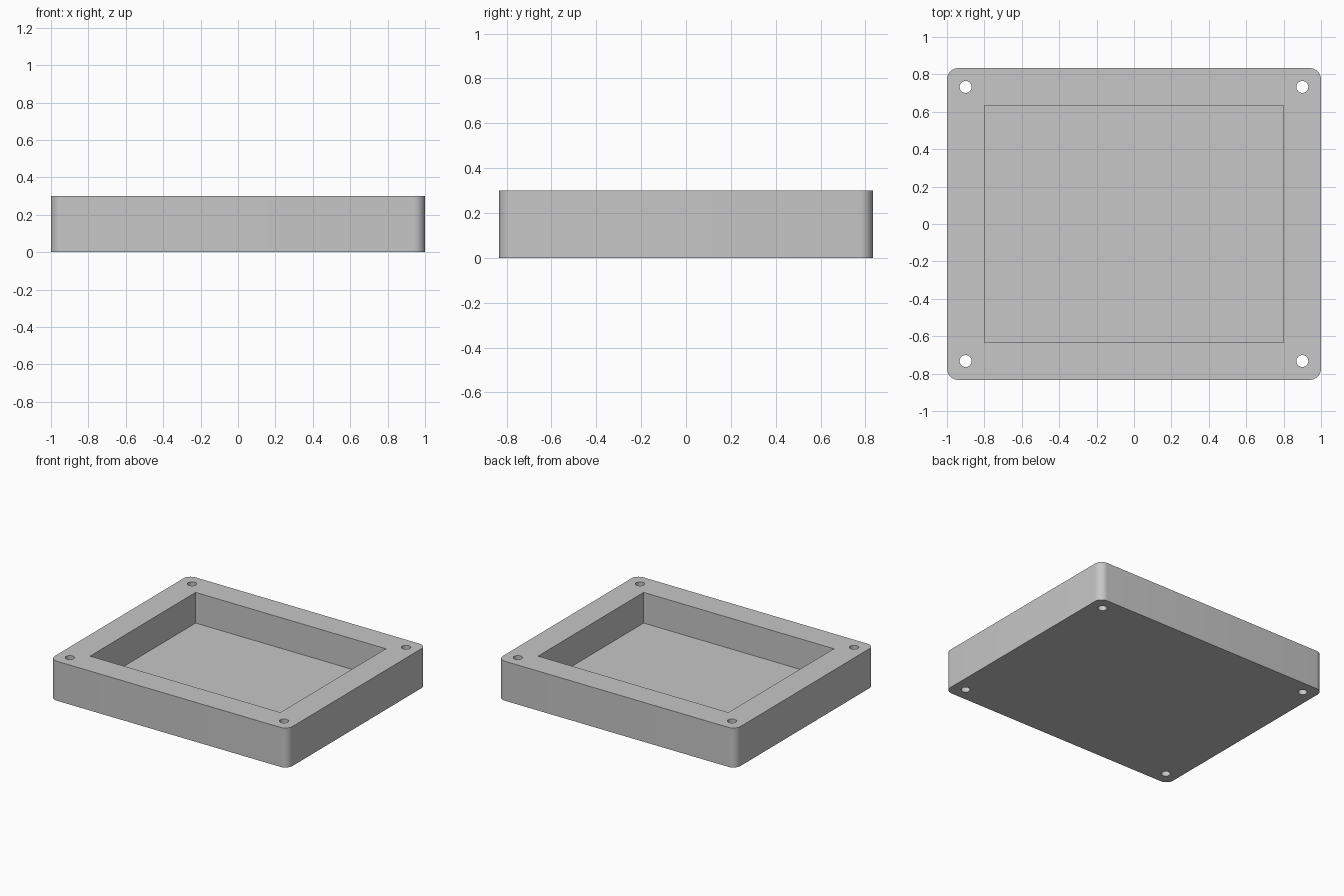
import bpy
import bmesh
import math

WIDTH, DEPTH, HEIGHT = 2.0, 1.667, 0.3
FLOOR = 0.067
CORNER_RADIUS = 0.06
HOLE_RADIUS = 0.032

if "Cube" in bpy.data.objects:
    bpy.data.objects.remove(bpy.data.objects["Cube"], do_unlink=True)

grey = bpy.data.materials.new("light grey")
grey.use_nodes = True
colour = (0.57, 0.57, 0.57, 1)
grey.diffuse_color = colour
grey.node_tree.nodes["Principled BSDF"].inputs["Base Color"].default_value = colour


def box(name, size, z_bottom):
    bpy.ops.mesh.primitive_cube_add(size=1, location=(0, 0, z_bottom + size[2] / 2))
    obj = bpy.context.object
    obj.name = name
    obj.scale = size
    bpy.ops.object.transform_apply(location=True, rotation=False, scale=True)
    obj.data.materials.append(grey)
    return obj


def cut(target, cutter):
    mod = target.modifiers.new("cut", "BOOLEAN")
    mod.operation = "DIFFERENCE"
    mod.solver = "EXACT"
    mod.object = cutter
    bpy.context.view_layer.objects.active = target
    bpy.ops.object.modifier_apply(modifier=mod.name)
    bpy.data.objects.remove(cutter, do_unlink=True)


# Outer block with rounded upright corners
tray = box("tray", (WIDTH, DEPTH, HEIGHT), 0)
bm = bmesh.new()
bm.from_mesh(tray.data)
uprights = [e for e in bm.edges if abs(e.verts[0].co.z - e.verts[1].co.z) > 0.1]
bmesh.ops.bevel(bm, geom=uprights, offset=CORNER_RADIUS, segments=10,
                profile=0.5, affect="EDGES")
bm.to_mesh(tray.data)
bm.free()

# Sharp-cornered pocket
cut(tray, box("pocket_cutter", (1.6, 1.267, HEIGHT), FLOOR))

# Screw holes through the four corners
for x in (-0.9, 0.9):
    for y in (-0.733, 0.733):
        bpy.ops.mesh.primitive_cylinder_add(
            vertices=32, radius=HOLE_RADIUS, depth=HEIGHT * 2,
            location=(x, y, HEIGHT / 2))
        hole = bpy.context.object
        hole.name = "hole_cutter"
        hole.data.materials.append(grey)
        cut(tray, hole)

# Smooth the rounded walls and keep the edges crisp
bpy.ops.object.select_all(action="DESELECT")
tray.select_set(True)
bpy.context.view_layer.objects.active = tray
bpy.ops.object.shade_smooth_by_angle(angle=math.radians(30))
